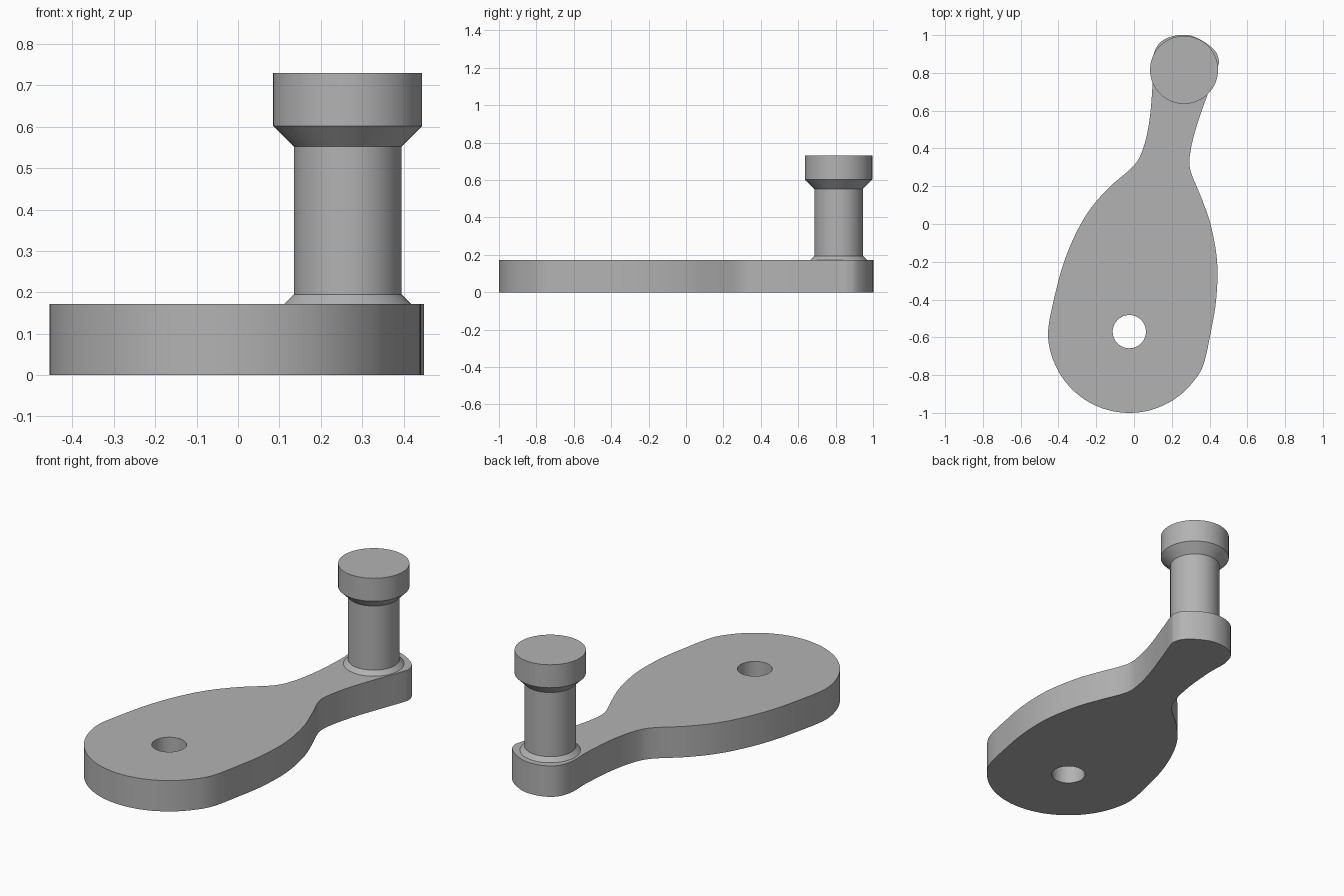
import bpy, bmesh, math
from mathutils import Vector

cube = bpy.data.objects.get("Cube")
if cube:
    bpy.data.objects.remove(cube)

grey = bpy.data.materials.new("plain grey")
grey.use_nodes = True
colour = (0.45, 0.45, 0.45, 1)
grey.diffuse_color = colour
grey.node_tree.nodes["Principled BSDF"].inputs["Base Color"].default_value = colour

THICK = 0.172
PIVOT = Vector((-0.025, -0.57))
KNOB = Vector((0.265, 0.816))


def finish(bm, name):
    bmesh.ops.recalc_face_normals(bm, faces=bm.faces)
    mesh = bpy.data.meshes.new(name)
    bm.to_mesh(mesh)
    bm.free()
    mesh.materials.append(grey)
    obj = bpy.data.objects.new(name, mesh)
    bpy.context.collection.objects.link(obj)
    bpy.ops.object.select_all(action="DESELECT")
    obj.select_set(True)
    bpy.context.view_layer.objects.active = obj
    bpy.ops.object.shade_smooth_by_angle(angle=math.radians(30))
    return obj


def arc(centre, radius, start, end, count):
    angles = [math.radians(start + (end - start) * i / count) for i in range(count)]
    return [centre + radius * Vector((math.cos(a), math.sin(a))) for a in angles]


def smooth_loop(points, steps=5):
    # Closed Catmull-Rom curve through the points
    out, n = [], len(points)
    for i in range(n):
        a, b, c, d = (points[(i + k) % n] for k in (-1, 0, 1, 2))
        for s in range(steps):
            t = s / steps
            out.append(0.5 * (2 * b + (c - a) * t + (2 * a - 5 * b + 4 * c - d) * t * t
                              + (3 * b - a - 3 * c + d) * t ** 3))
    return out


# Crank arm: round pivot end, waist and flared handle end, with a through hole
sides = [(0.405, -0.58), (0.435, -0.4), (0.44, -0.2), (0.405, 0), (0.352, 0.15),
         (0.297, 0.29), (0.30, 0.39), (0.335, 0.53), (0.395, 0.70), (0.443, 0.83),
         (0.448, 0.87), (0.43, 0.915), (0.37, 0.965), (0.285, 1.0), (0.19, 0.99),
         (0.125, 0.945), (0.097, 0.86), (0.098, 0.74), (0.082, 0.55), (0.05, 0.405),
         (0, 0.31), (-0.13, 0.195), (-0.235, 0.075), (-0.315, -0.065),
         (-0.38, -0.23), (-0.43, -0.425)]
outline = smooth_loop(arc(PIVOT, 0.43, 180, 350, 12) + [Vector(p) for p in sides])
hole = arc(PIVOT, 0.088, 0, 360, 48)

bm = bmesh.new()
edges = []
for loop in (outline, hole):
    verts = [bm.verts.new((p.x, p.y, 0)) for p in loop]
    edges += [bm.edges.new((verts[i - 1], v)) for i, v in enumerate(verts)]
bmesh.ops.triangle_fill(bm, edges=edges, use_beauty=True)
grown = bmesh.ops.extrude_face_region(bm, geom=bm.faces[:], use_keep_orig=True)
top = [g for g in grown["geom"] if isinstance(g, bmesh.types.BMVert)]
bmesh.ops.translate(bm, verts=top, vec=(0, 0, THICK))
finish(bm, "crank_arm")


# Handle: flared foot, straight post, chamfered head
def lathe(name, profile, count=64):
    bm = bmesh.new()
    rings = [[bm.verts.new((p.x, p.y, z)) for p in arc(KNOB, r, 0, 360, count)]
             for r, z in profile]
    for low, high in zip(rings, rings[1:]):
        for i in range(count):
            bm.faces.new((low[i - 1], low[i], high[i], high[i - 1]))
    bm.faces.new(rings[0])
    bm.faces.new(rings[-1])
    return finish(bm, name)


lathe("handle_knob", [(0.153, THICK - 0.01), (0.153, THICK), (0.13, 0.195),
                      (0.13, 0.552), (0.18, 0.602), (0.18, 0.73)])
